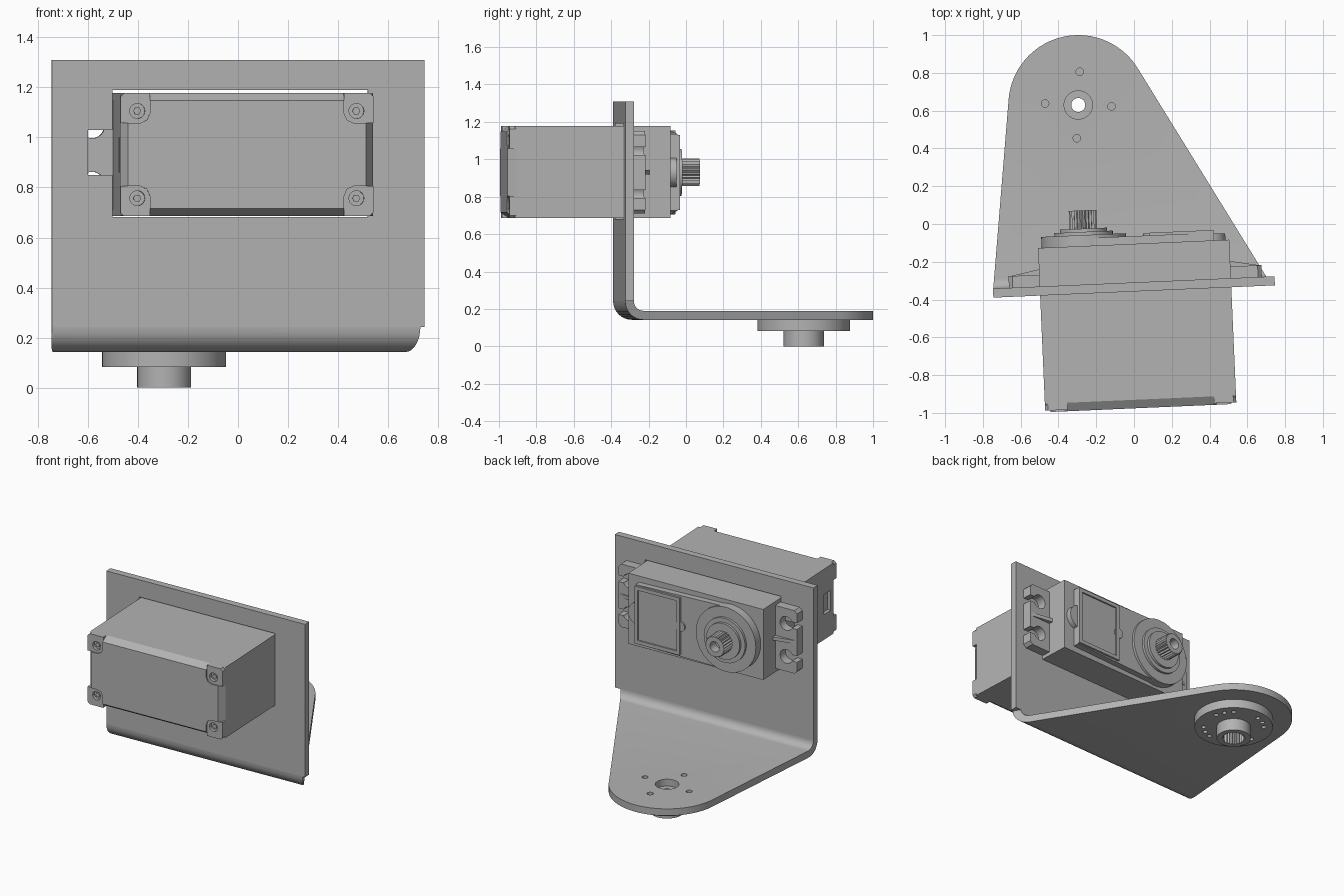
import bpy, bmesh
from math import sin, cos, pi, radians
from mathutils import Matrix

old = bpy.data.objects.get("Cube")
if old:
    bpy.data.objects.remove(old, do_unlink=True)

grey = bpy.data.materials.new("plain grey")
grey.use_nodes = True
COLOUR = (0.45, 0.45, 0.45, 1)
grey.diffuse_color = COLOUR
grey.node_tree.nodes["Principled BSDF"].inputs["Base Color"].default_value = COLOUR

TILT = Matrix.Rotation(radians(2.5), 4, 'Z')   # servo and wall are turned slightly
FLAT = Matrix.Identity(4)


def prism(name, pts, axis, lo, hi, turn=TILT, inset=0):
    """Extrude a 2D outline along an axis; inset shrinks the low end."""
    bm = bmesh.new()
    ca = (min(p[0] for p in pts) + max(p[0] for p in pts)) / 2
    cb = (min(p[1] for p in pts) + max(p[1] for p in pts)) / 2

    def ring(h, d):
        out = []
        for a, b in pts:
            a += d if a < ca else -d
            b += d if b < cb else -d
            co = {'x': (h, a, b), 'y': (a, h, b), 'z': (a, b, h)}[axis]
            out.append(bm.verts.new(co))
        return out
    low, high = ring(lo, inset), ring(hi, 0)
    bm.faces.new(low)
    bm.faces.new(high)
    for i in range(len(low)):
        j = (i + 1) % len(low)
        bm.faces.new((low[i], low[j], high[j], high[i]))
    bmesh.ops.recalc_face_normals(bm, faces=bm.faces)
    bm.transform(turn)
    mesh = bpy.data.meshes.new(name)
    bm.to_mesh(mesh)
    bm.free()
    mesh.materials.append(grey)
    ob = bpy.data.objects.new(name, mesh)
    bpy.context.collection.objects.link(ob)
    return ob


def rect(a0, a1, b0, b1):
    return [(a0, b0), (a1, b0), (a1, b1), (a0, b1)]


def arc(a, b, r, start=0, end=360, n=40):
    full = end - start == 360
    steps = n if full else n - 1
    angles = [radians(start + (end - start) * i / steps) for i in range(n)]
    return [(a + r * cos(t), b + r * sin(t)) for t in angles]


def gear(a, b, r, teeth=24):
    return [(a + k * cos(t), b + k * sin(t)) for i in range(teeth * 2)
            for t, k in [(pi * i / teeth, r if i % 2 else r * 0.88)]]


def combine(ob, other, how='DIFFERENCE'):
    mod = ob.modifiers.new(how, 'BOOLEAN')
    mod.operation, mod.object, mod.solver = how, other, 'EXACT'
    bpy.context.view_layer.objects.active = ob
    bpy.ops.object.modifier_apply(modifier=mod.name)
    bpy.data.objects.remove(other, do_unlink=True)


# Bracket: upright wall with window for the servo
LEFT, RIGHT, FRONT, BACK, BEND = -0.761, 0.731, -0.357, -0.309, 0.242
MID = 0.93
wall = prism("bracket_wall", rect(LEFT, RIGHT, BEND, 1.31), 'y', FRONT, BACK)
combine(wall, prism("window", rect(-0.517, 0.504, 0.682, 1.19), 'y', -0.5, -0.2))
combine(wall, prism("cable_notch", rect(-0.617, -0.5, 0.85, 1.03), 'y', -0.5, -0.2))

# Bracket: bend and tapering foot with rounded end
HX, HY = -0.295, 0.63
bend = (arc(-0.257, BEND, 0.1, 180, 270, 9) + [(1.2, 0.142), (1.2, 0.19)]
        + arc(-0.257, BEND, 0.052, 270, 180, 9))
foot = prism("bracket_foot", bend, 'x', LEFT, RIGHT)
outline = arc(HX, HY, 0.37, 31.7, 175.4) + [(-0.758, -0.5), (0.837, -0.5)]
combine(foot, prism("outline", outline, 'z', 0, 1, FLAT), 'INTERSECT')
combine(foot, prism("hole", arc(HX, HY, 0.075), 'z', 0, 1, FLAT))
for k in range(4):
    t = radians(92.5 - 5 + 90 * k)
    hole = arc(HX + 0.176 * cos(t), HY + 0.176 * sin(t), 0.02, n=16)
    combine(foot, prism("hole", hole, 'z', 0, 1, FLAT))

# Horn: disc and splined hub below the foot
disc = prism("horn_disc", arc(HX, HY, 0.248, n=64), 'z', 0.082, 0.142, FLAT)
hub = prism("horn_hub", arc(HX, HY, 0.108), 'z', 0, 0.085, FLAT)
combine(disc, hub, 'UNION')
combine(disc, prism("spline", gear(HX, HY, 0.075), 'z', -0.1, 0.09, FLAT))
combine(disc, prism("bore", arc(HX, HY, 0.037, n=24), 'z', -0.1, 0.3, FLAT))
for k in range(4):
    for step in (-1, 0, 1):
        t = radians(32 + 90 * k + 18 * step)
        hole = arc(HX + 0.19 * cos(t), HY + 0.19 * sin(t), 0.015, n=12)
        combine(disc, prism("hole", hole, 'z', 0.05, 0.12, FLAT))

# Servo case with chamfered end cap
U0, U1, Z0, Z1 = -0.513, 0.5, 0.685, 1.178
body = prism("servo_body", rect(U0, U1, Z0, Z1), 'y', -0.93, -0.105)
cap = prism("end_cap", rect(U0, U1, Z0, Z1), 'y', -0.975, -0.93, inset=0.03)
combine(body, prism("cable_slot", rect(-0.9, -0.82, 0.86, 1.0), 'x', -0.6, -0.49))

# Corner screw pads on the end cap
for u, su in ((U0, 1), (U1, -1)):
    for z, sz in ((Z0, 1), (Z1, -1)):
        corner = [(0, 0.015), (0.015, 0), (0.118, 0), (0.118, 0.08), (0.106, 0.108),
                  (0.08, 0.12), (0, 0.12)]
        pts = [(u + su * a, z + sz * b) for a, b in corner]
        combine(cap, prism("pocket", pts, 'y', -1.1, -0.945))
        pad = prism("screw_pad", pts, 'y', -0.967, -0.925)
        su_c, sz_c = u + su * 0.068, z + sz * 0.072
        combine(pad, prism("hole", arc(su_c, sz_c, 0.03, n=20), 'y', -1, -0.94))
        prism("screw", arc(su_c, sz_c, 0.016, n=6), 'y', -0.955, -0.935)

# Slotted mounting lugs with a rib each
for side, s in (("right", -1), ("left", 1)):
    def place(pts):
        return [(-0.006 + s * a, b) for a, b in pts]
    shape = [(0.49, 0.71), (0.65, 0.71), (0.67, 0.73), (0.67, 1.13), (0.65, 1.15), (0.49, 1.15)]
    lug = prism(side + "_lug", place(shape), 'y', BACK, -0.247)
    for z in (MID - 0.115, MID + 0.115):
        combine(lug, prism("hole", place(arc(0.59, z, 0.048, n=24)), 'y', -0.4, -0.2))
        combine(lug, prism("slot", place(rect(0.6, 0.7, z - 0.022, z + 0.022)), 'y', -0.4, -0.2))
    rib = [(0.49, -0.215), (0.49, -0.26), (0.66, -0.26), (0.66, -0.247)]
    prism(side + "_rib", place(rib), 'z', MID - 0.012, MID + 0.012)

# Gearbox cover, bearing rings and output shaft
SU = -0.269
cover = arc(SU, MID, 0.22, 90, 270, 32) + [(0.42, MID - 0.205), (0.42, MID + 0.205)]
prism("gear_cover", cover, 'y', -0.11, -0.064)
prism("round_boss", arc(SU, MID, 0.225, n=56), 'y', -0.11, -0.047)
prism("bearing_ring", arc(SU, MID, 0.155), 'y', -0.06, -0.03)
prism("inner_ring", arc(SU, MID, 0.125), 'y', -0.04, -0.013)
shaft = prism("output_shaft", gear(SU, MID, 0.074), 'y', -0.03, 0.084)
combine(shaft, prism("bore", arc(SU, MID, 0.036, n=20), 'y', 0.02, 0.2))

# Framed plate with side dial and small tab
frame = prism("frame_plate", rect(0.08, 0.42, 0.73, 1.13), 'y', -0.1, -0.05)
combine(frame, prism("recess", rect(0.105, 0.395, 0.755, 1.105), 'y', -0.06, 0.1))
prism("side_dial", arc(0.40, MID, 0.08), 'y', -0.12, -0.07)
prism("small_tab", arc(0.08, MID, 0.035, n=20), 'y', -0.08, -0.053)

# Smooth round walls, keep corners sharp
for ob in bpy.context.scene.objects:
    if ob.type == 'MESH' and grey.name in ob.data.materials:
        bpy.ops.object.select_all(action='DESELECT')
        ob.select_set(True)
        bpy.context.view_layer.objects.active = ob
        bpy.ops.object.shade_smooth_by_angle(angle=radians(25))
